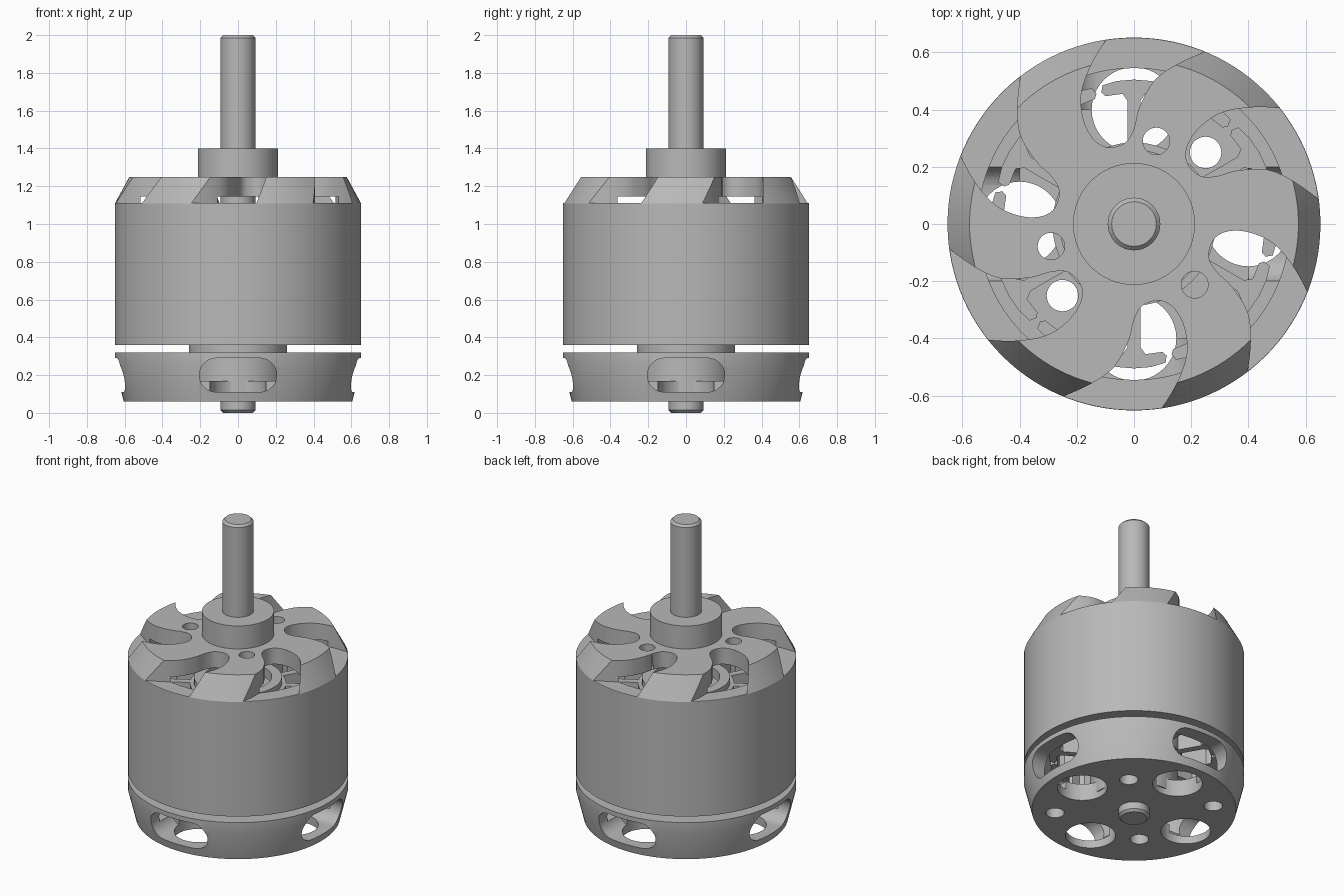
import bpy, bmesh
from math import sin, cos, pi, radians
from mathutils import Matrix, Vector

if "Cube" in bpy.data.objects:
    bpy.data.objects.remove(bpy.data.objects["Cube"])

metal = bpy.data.materials.new("grey metal")
metal.use_nodes = True
GREY = (0.48, 0.48, 0.48, 1)
metal.diffuse_color = GREY
metal.node_tree.nodes["Principled BSDF"].inputs["Base Color"].default_value = GREY


def finish(name, bm):
    bmesh.ops.remove_doubles(bm, verts=bm.verts, dist=1e-5)
    bmesh.ops.recalc_face_normals(bm, faces=bm.faces)
    mesh = bpy.data.meshes.new(name)
    bm.to_mesh(mesh)
    bm.free()
    mesh.materials.append(metal)
    ob = bpy.data.objects.new(name, mesh)
    bpy.context.collection.objects.link(ob)
    return ob


def lathe(name, profile, segs=96):
    """Spin a closed (radius, height) outline around z."""
    bm = bmesh.new()
    rings = []
    for i in range(segs):
        a = 2 * pi * i / segs
        rings.append([bm.verts.new((r * cos(a), r * sin(a), z)) for r, z in profile])
    n = len(profile)
    for i in range(segs):
        a, b = rings[i], rings[(i + 1) % segs]
        for j in range(n):
            k = (j + 1) % n
            if profile[j][0] or profile[k][0]:
                bm.faces.new((a[j], b[j], b[k], a[k]))
    bmesh.ops.dissolve_degenerate(bm, dist=1e-5, edges=bm.edges)
    return finish(name, bm)


def add_prism(bm, pts, z0, z1, matrix=Matrix()):
    face = bm.faces.new([bm.verts.new(matrix @ Vector((x, y, z0))) for x, y in pts])
    top = bmesh.ops.extrude_face_region(bm, geom=[face])["geom"]
    move = matrix.to_3x3() @ Vector((0, 0, z1 - z0))
    bmesh.ops.translate(bm, vec=move, verts=[g for g in top if isinstance(g, bmesh.types.BMVert)])


def circle(x, y, r, n=40):
    return [(x + r * cos(2 * pi * i / n), y + r * sin(2 * pi * i / n)) for i in range(n)]


def smooth_path(pts, steps=5):
    """Catmull-Rom curve through an open row of points."""
    p = [Vector(q) for q in [pts[0]] + pts + [pts[-1]]]
    out = []
    for a, b, c, d in zip(p, p[1:], p[2:], p[3:]):
        for s in range(steps):
            t = s / steps
            v = b + (c - a) * t / 2 + (a * 2 - b * 5 + c * 4 - d) * t**2 / 2 \
                + (b * 3 - a - c * 3 + d) * t**3 / 2
            out.append((v.x, v.y))
    return out + [pts[-1]]


def cut(ob, pts, z0, z1, angles, tilt=Matrix()):
    """Remove a prism from the object at each of the given angles."""
    for a in angles:
        bm = bmesh.new()
        add_prism(bm, pts, z0, z1, Matrix.Rotation(radians(a), 4, "Z") @ tilt)
        cutter = finish("cutter", bm)
        cutter.hide_render = True
        mod = ob.modifiers.new("cut", "BOOLEAN")
        mod.operation, mod.solver, mod.object = "DIFFERENCE", "EXACT", cutter
        bpy.context.view_layer.objects.active = ob
        bpy.ops.object.modifier_apply(modifier=mod.name)
        bpy.data.objects.remove(cutter)


def shade(ob):
    bpy.ops.object.select_all(action="DESELECT")
    ob.select_set(True)
    bpy.context.view_layer.objects.active = ob
    bpy.ops.object.shade_smooth_by_angle(angle=radians(28))


# Shaft with chamfered ends
shaft = lathe("shaft", [(0, 0), (0.078, 0), (0.092, 0.014), (0.092, 1.986), (0.078, 2), (0, 2)], 48)

# Rotating bell with raised collar
bell = lathe("bell", [(0.08, 1.145), (0.545, 1.145), (0.545, 0.36), (0.652, 0.36), (0.652, 1.108),
                      (0.575, 1.25), (0.213, 1.25), (0.213, 1.40), (0.08, 1.40)], 120)

# Six swirling cooling slots and three screw holes in the bell
slot = smooth_path([(-0.05, 0.71), (-0.10, 0.64), (-0.155, 0.545), (-0.185, 0.45), (-0.175, 0.36),
                    (-0.14, 0.295), (-0.09, 0.268), (-0.03, 0.285), (0, 0.335), (0.022, 0.415),
                    (0.09, 0.52), (0.255, 0.605), (0.42, 0.64)])
cut(bell, slot, 1.11, 1.35, range(0, 360, 60))
cut(bell, circle(0.3, 0, 0.047), 1.05, 1.35, (75, 195, 315))

# Base cup
base = lathe("base", [(0, 0.06), (0.605, 0.06), (0.652, 0.25), (0.652, 0.32),
                      (0.56, 0.32), (0.56, 0.17), (0, 0.17)], 120)

# Floor vents, mounting holes and rounded side windows in the base
cut(base, circle(0.4, 0, 0.148), 0, 0.25, range(0, 360, 90))
cut(base, circle(0.354, 0, 0.055), 0, 0.25, (45, 225))
cut(base, circle(0.47, 0, 0.055), 0, 0.25, (135, 315))
window = []
for side in (1, -1):
    for i in range(13):
        a = side * (i / 12 - 0.5) * pi
        window.append((side * (0.115 + 0.09 * cos(a)), 0.2 + 0.09 * sin(a)))
window = window[:13] + window[13:][::-1] if window[13][1] < window[25][1] else window
cut(base, window, 0.4, 0.8, range(0, 360, 90), Matrix.Rotation(pi / 2, 4, "X"))

# Bearing tube with a recessed top
tube = lathe("bearing_tube", [(0, 0.1), (0.26, 0.1), (0.26, 0.97), (0.2, 0.97), (0.2, 0.91), (0, 0.91)], 64)

# Stator: core ring and twelve T-shaped teeth
core = lathe("stator_core", [(0.25, 0.4), (0.285, 0.4), (0.285, 0.93), (0.25, 0.93)], 64)
half = [(0.022, 0.27), (0.022, 0.43), (0.04, 0.455), (0.1, 0.447), (0.114, 0.46),
        (0.11, 0.485), (0.06, 0.5)]
tooth = half + [(0, 0.505)] + [(-x, y) for x, y in reversed(half)]
bm = bmesh.new()
for i in range(12):
    add_prism(bm, tooth, 0.4, 0.93, Matrix.Rotation(i * pi / 6, 4, "Z"))
teeth = finish("stator_teeth", bm)

for part in (shaft, bell, base, tube, core, teeth):
    shade(part)
